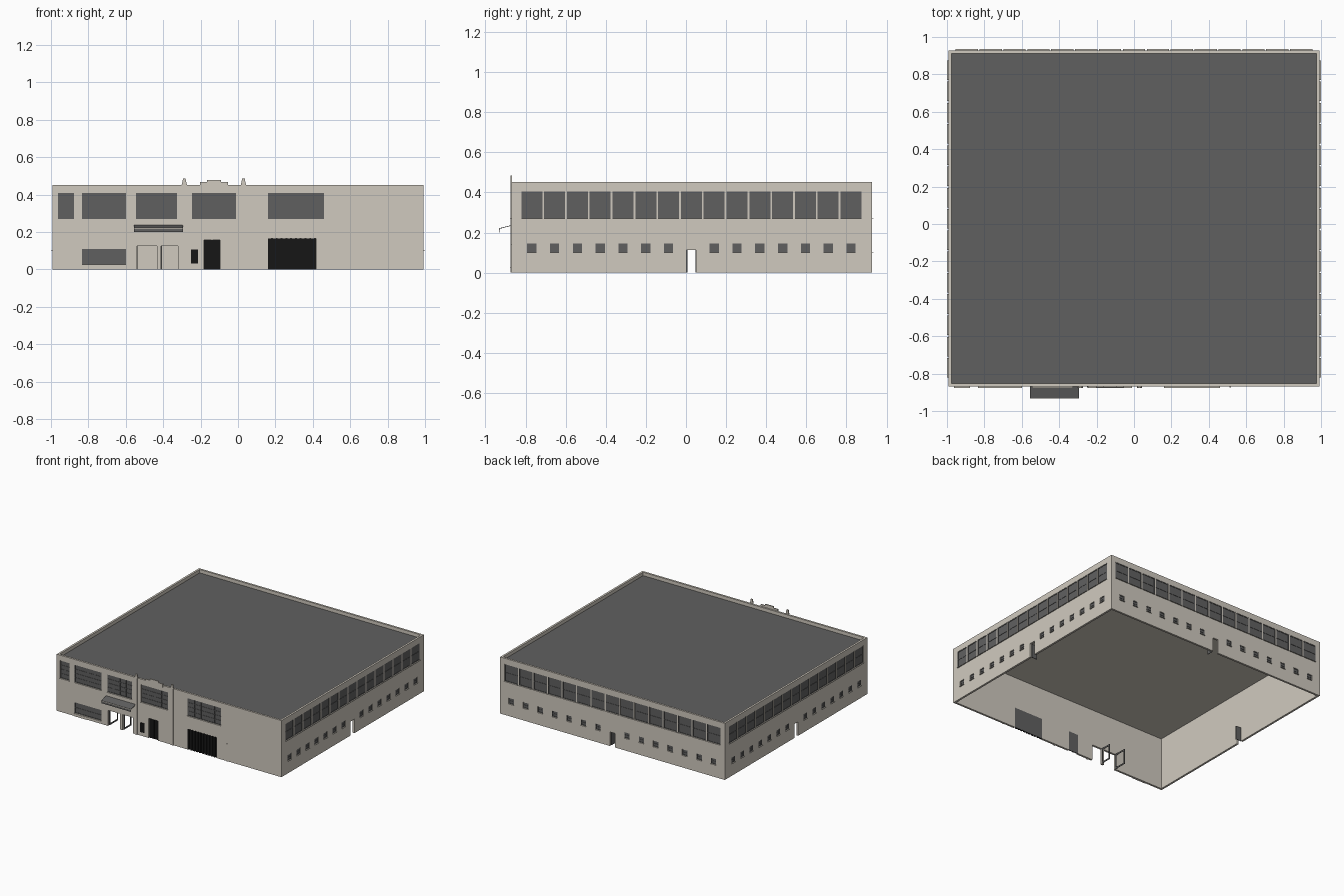
import bpy, bmesh

if "Cube" in bpy.data.objects:
    bpy.data.objects.remove(bpy.data.objects["Cube"])


def material(name, rgb):
    m = bpy.data.materials.new(name)
    m.use_nodes = True
    m.diffuse_color = (*rgb, 1)
    bsdf = m.node_tree.nodes["Principled BSDF"]
    bsdf.inputs["Base Color"].default_value = (*rgb, 1)
    bsdf.inputs["Roughness"].default_value = 0.9
    return m


STONE = material("pale stone", (0.63, 0.59, 0.52))
GREY = material("dark grey", (0.118, 0.118, 0.118))
BLACK = material("black", (0.008, 0.008, 0.008))

# Outer wall planes and sizes
X, FRONT, BACK, TOP, THICK = 0.993, -0.87, 0.928, 0.452, 0.016
RECESS = 0.006


def spot(side, u, d, z):
    """Point at u along a wall, d outward from it, at height z."""
    return {"front": (u, FRONT - d, z), "back": (u, BACK + d, z),
            "right": (X + d, u, z), "left": (-X - d, u, z)}[side]


def add_prism(bm, ring, offset):
    """Closed prism from a ring of points, swept by an offset."""
    a = [bm.verts.new(p) for p in ring]
    b = [bm.verts.new([c + o for c, o in zip(p, offset)]) for p in ring]
    bm.faces.new(a)
    bm.faces.new(b[::-1])
    for i in range(len(a)):
        j = (i + 1) % len(a)
        bm.faces.new((a[j], a[i], b[i], b[j]))


def add_block(bm, side, u0, u1, z0, z1, d0, d1):
    ring = [spot(side, u, d0, z) for u, z in ((u0, z0), (u1, z0), (u1, z1), (u0, z1))]
    p, q = spot(side, 0, d0, 0), spot(side, 0, d1, 0)
    add_prism(bm, ring, [b - a for a, b in zip(p, q)])


def finish(bm, name, mat):
    bmesh.ops.recalc_face_normals(bm, faces=bm.faces)
    mesh = bpy.data.meshes.new(name)
    bm.to_mesh(mesh)
    bm.free()
    mesh.materials.append(mat)
    obj = bpy.data.objects.new(name, mesh)
    bpy.context.collection.objects.link(obj)
    return obj


def box(name, mat, lo, hi):
    bm = bmesh.new()
    ring = [(lo[0], lo[1], lo[2]), (hi[0], lo[1], lo[2]),
            (hi[0], hi[1], lo[2]), (lo[0], hi[1], lo[2])]
    add_prism(bm, ring, (0, 0, hi[2] - lo[2]))
    return finish(bm, name, mat)


def cut(target, cutter):
    mod = target.modifiers.new("cut", "BOOLEAN")
    mod.operation, mod.solver, mod.object = "DIFFERENCE", "EXACT", cutter
    deps = bpy.context.evaluated_depsgraph_get()
    mesh = bpy.data.meshes.new_from_object(target.evaluated_get(deps))
    target.modifiers.clear()
    target.data = mesh
    bpy.data.objects.remove(cutter)


# Opening lists: (side, u0, u1, z0, z1, columns, rows)
windows, doors = [], []
LOW, HIGH = 0.27, 0.405
for side, mid, pitch in (("right", 0.027, 0.1137), ("left", 0.027, 0.1137),
                         ("back", 0, 0.1277)):
    for k in range(-7, 8):
        c, half = mid + k * pitch, pitch / 2 - 0.0045
        windows.append((side, c - half, c + half, LOW, HIGH, 1, 2))
        if k:
            windows.append((side, c - 0.023, c + 0.023, 0.1, 0.145, 1, 2))
    doors.append((side, mid - 0.024, mid + 0.024, 0.112))
for u0, u1, cols in ((-0.963, -0.878, 2), (-0.835, -0.598, 4), (-0.546, -0.327, 4),
                     (-0.246, -0.01, 4), (0.161, 0.46, 5)):
    windows.append(("front", u0, u1, LOW, 0.409, cols, 4))
windows.append(("front", -0.835, -0.598, 0.025, 0.11, 4, 2))
doors += [("front", -0.54, -0.433, 0.125), ("front", -0.411, -0.32, 0.125)]
GATE = (0.161, 0.417, 0.165)
ENTRY = (-0.181, -0.096, 0.157)

# Hollow walls with recessed windows and open doorways
walls = box("walls", STONE, (-X, FRONT, 0), (X, BACK, TOP))
cut(walls, box("hollow", STONE, (-X + THICK, FRONT + THICK, -0.1),
               (X - THICK, BACK - THICK, TOP + 0.1)))
bm = bmesh.new()
for side, u0, u1, z0, z1, _, _ in windows:
    add_block(bm, side, u0, u1, z0, z1, 0.02, -RECESS)
for side, u0, u1, z1 in doors + [("front", *GATE), ("front", *ENTRY)]:
    add_block(bm, side, u0, u1, -0.02, z1, 0.02, -THICK - 0.01)
cut(walls, finish(bm, "openings", STONE))

# Flat roof inside the parapet, with a pale ceiling below
inner_lo, inner_hi = (-X + THICK, FRONT + THICK), (X - THICK, BACK - THICK)
box("ceiling", STONE, (*inner_lo, 0.418), (*inner_hi, 0.421))
box("roof", GREY, (*inner_lo, 0.421), (*inner_hi, 0.425))

# Glass, glazing bars and sills
glass, bars, sills = bmesh.new(), bmesh.new(), bmesh.new()
BAR = 0.002
for side, u0, u1, z0, z1, cols, rows in windows:
    add_block(glass, side, u0, u1, z0, z1, -RECESS + 0.001, -RECESS - 0.001)
    for i in range(cols + 1):
        u = u0 + BAR + (u1 - u0 - 2 * BAR) * i / cols
        add_block(bars, side, u - BAR, u + BAR, z0, z1, -RECESS, -0.002)
    for j in range(rows + 1):
        z = z0 + BAR + (z1 - z0 - 2 * BAR) * j / rows
        add_block(bars, side, u0, u1, z - BAR, z + BAR, -RECESS, -0.0025)
    add_block(sills, side, u0, u1, z0 - 0.002, z0, 0, 0.007)
finish(glass, "window_glass", GREY)
finish(bars, "window_bars", GREY)
finish(sills, "window_sills", STONE)

# Door leaves standing open inside; the front pair are hollow frames
bm = bmesh.new()
T = 0.004
for side, u0, u1, z1 in doors:
    near, far = -THICK, -THICK - (u1 - u0)
    hinge = u0 if side in ("front", "right") else u1 - T
    if side == "front":
        rail = 0.012
        for z in (0, z1 - rail):
            add_block(bm, side, hinge, hinge + T, z, z + rail, near, far)
        for d in (near, far + rail):
            add_block(bm, side, hinge, hinge + T, rail, z1 - rail, d, d - rail)
    else:
        add_block(bm, side, hinge, hinge + T, 0, z1, near, far)
finish(bm, "open_door_leaves", GREY)

# Ribbed gate and the dark entry door, with their inner faces
bm = bmesh.new()
add_block(bm, "front", *GATE[:2], 0, GATE[2], -0.009, -0.013)
ribs = 10
step = (GATE[1] - GATE[0]) / ribs
for i in range(ribs):
    u = GATE[0] + i * step
    add_block(bm, "front", u, u + step * 0.6, 0, GATE[2], -0.009, -0.001)
finish(bm, "ribbed_gate", BLACK)
bm = bmesh.new()
add_block(bm, "front", *ENTRY[:2], 0, ENTRY[2], -0.009, -0.013)
add_block(bm, "front", -0.141, -0.136, 0, ENTRY[2], -0.009, -0.005)
finish(bm, "entry_door", BLACK)
bm = bmesh.new()
for u0, u1, z1 in (GATE, ENTRY):
    add_block(bm, "front", u0, u1, 0, z1, -0.0135, -THICK)
finish(bm, "inner_door_backs", GREY)
bm = bmesh.new()
add_block(bm, "front", -0.252, -0.215, 0.03, 0.105, 0, 0.004)
finish(bm, "notice_board", BLACK)

# Pilasters, spires, stepped crest and low trim on the front
bm = bmesh.new()
for u in (-0.287, 0.029):
    add_block(bm, "front", u - 0.01, u + 0.01, 0, TOP, 0, 0.006)
    spire = ((-0.014, TOP), (0.014, TOP), (0.01, 0.468), (0.007, 0.485),
             (-0.007, 0.485), (-0.01, 0.468))
    add_prism(bm, [spot("front", u + s, 0.006, z) for s, z in spire], (0, 0.008, 0))
finish(bm, "pilasters", STONE)
bm = bmesh.new()
for half, z0, z1 in ((0.075, TOP - 0.015, 0.466), (0.037, 0.466, 0.478)):
    add_block(bm, "front", -0.128 - half, -0.128 + half, z0, z1, -0.003, 0.005)
finish(bm, "crest", STONE)
bm = bmesh.new()
add_block(bm, "front", 0.51, 0.518, 0, 0.14, 0, 0.004)
add_block(bm, "front", -0.835, -0.715, 0, 0.02, 0, 0.004)
finish(bm, "front_trim", STONE)

# Sloped awning with a hanging valance
bm = bmesh.new()
slope = ((0, 0.237), (0.06, 0.222), (0.06, 0.2), (0.057, 0.2), (0.057, 0.219), (0, 0.234))
add_prism(bm, [spot("front", -0.557, d, z) for d, z in slope], (0.262, 0, 0))
finish(bm, "awning", GREY)
bm = bmesh.new()
add_block(bm, "front", -0.557, -0.295, 0.216, 0.221, 0.06, 0.062)
finish(bm, "awning_trim", STONE)
